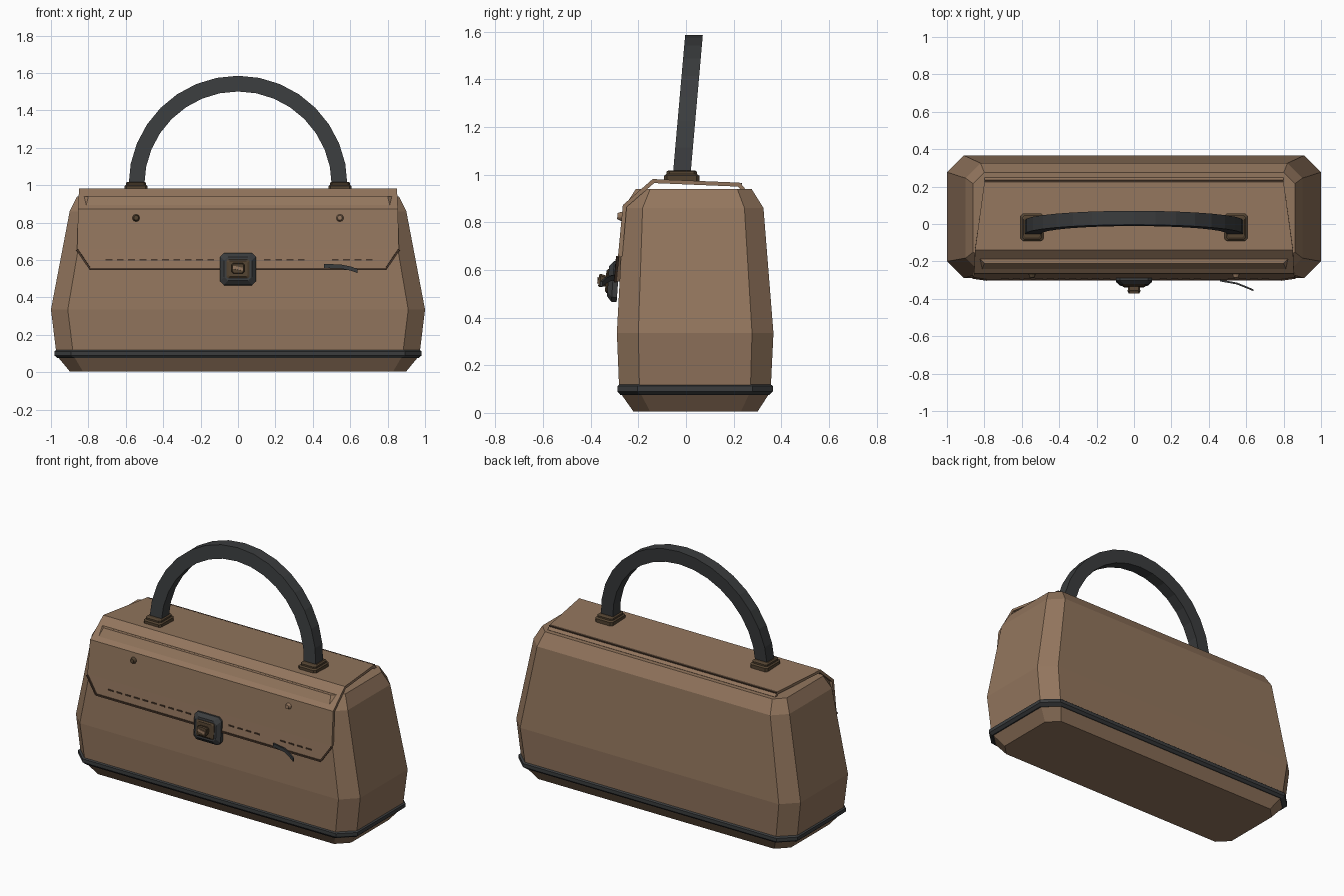
import bpy, bmesh, math
from mathutils import Vector, Matrix

cube = bpy.data.objects.get("Cube")
if cube:
    bpy.data.objects.remove(cube)


def material(name, colour):
    m = bpy.data.materials.new(name)
    m.use_nodes = True
    m.diffuse_color = (*colour, 1)
    m.node_tree.nodes["Principled BSDF"].inputs["Base Color"].default_value = (*colour, 1)
    return m


LEATHER = material("brown leather", (0.29, 0.18, 0.11))
GREY = material("dark grey", (0.043, 0.046, 0.048))
BRONZE = material("dark bronze", (0.085, 0.055, 0.03))
THREAD = material("dark thread", (0.07, 0.04, 0.025))


def finish(name, bm, mat, matrix=None):
    if matrix:
        bm.transform(matrix)
    bmesh.ops.recalc_face_normals(bm, faces=bm.faces)
    mesh = bpy.data.meshes.new(name)
    bm.to_mesh(mesh)
    bm.free()
    mesh.materials.append(mat)
    ob = bpy.data.objects.new(name, mesh)
    bpy.context.collection.objects.link(ob)
    return ob


def octagon(hx, y0, y1, cx, cy, z):
    """Rectangle with cut corners."""
    return [Vector(p) for p in (
        (hx, y0 + cy, z), (hx, y1 - cy, z), (hx - cx, y1, z), (cx - hx, y1, z),
        (-hx, y1 - cy, z), (-hx, y0 + cy, z), (cx - hx, y0, z), (hx - cx, y0, z))]


def loft(name, rings, mat, matrix=None, closed=False):
    """Skin a list of equal rings, capped or closed into a loop."""
    bm = bmesh.new()
    loops = [[bm.verts.new(p) for p in ring] for ring in rings]
    n = len(rings[0])
    pairs = list(zip(loops, loops[1:])) + ([(loops[-1], loops[0])] if closed else [])
    for a, b in pairs:
        for i in range(n):
            j = (i + 1) % n
            bm.faces.new((a[i], a[j], b[j], b[i]))
    if not closed:
        bm.faces.new(loops[0])
        bm.faces.new(loops[-1])
    return finish(name, bm, mat, matrix)


def box(name, size, mat, matrix):
    bm = bmesh.new()
    bmesh.ops.create_cube(bm, size=1)
    bmesh.ops.scale(bm, vec=size, verts=bm.verts)
    return finish(name, bm, mat, matrix)


# Bag body, narrowing to the base and the top
loft("body", [octagon(*r) for r in (
    (0.90, -0.22, 0.30, 0.07, 0.07, 0.005),
    (0.97, -0.28, 0.355, 0.09, 0.085, 0.09),
    (1.00, -0.29, 0.367, 0.09, 0.09, 0.335),
    (0.90, -0.262, 0.325, 0.08, 0.08, 0.86),
    (0.86, -0.21, 0.275, 0.06, 0.06, 0.94))], LEATHER)

# Piping band around the base
loft("base_band", [octagon(*r) for r in (
    (0.965, -0.275, 0.35, 0.09, 0.085, 0.075),
    (0.982, -0.288, 0.365, 0.09, 0.085, 0.09),
    (0.982, -0.288, 0.365, 0.09, 0.085, 0.112),
    (0.965, -0.275, 0.35, 0.09, 0.085, 0.124))], GREY)

# Folded flap: half width, y, z along the fold, from back edge to front edge
fold = [(0.80, 0.248, 0.942), (0.80, 0.225, 0.966), (0.85, -0.14, 0.981),
        (0.855, -0.265, 0.872), (0.86, -0.285, 0.66), (0.79, -0.296, 0.552)]
bm = bmesh.new()
rows = [[bm.verts.new((s * w, y, z)) for s in (-1, 1)] for w, y, z in fold]
for a, b in zip(rows, rows[1:]):
    bm.faces.new((a[0], a[1], b[1], b[0]))
flap = finish("flap", bm, LEATHER)
if flap.data.polygons[1].normal.z < 0:
    flap.data.flip_normals()
solid = flap.modifiers.new("thickness", "SOLIDIFY")
solid.thickness = 0.018
solid.offset = -1

# Dark edge along the flap's cut hem
for a, b in (((-0.86, -0.287, 0.655), (-0.79, -0.297, 0.552)),
             ((-0.79, -0.297, 0.552), (0.79, -0.297, 0.552)),
             ((0.79, -0.297, 0.552), (0.86, -0.287, 0.655))):
    a, b = Vector(a), Vector(b)
    turn = (b - a).to_track_quat("X", "Z").to_matrix().to_4x4()
    box("flap_hem", ((b - a).length, 0.012, 0.010), THREAD,
        Matrix.Translation((a + b) / 2) @ turn)

# Seams on the top slope and along the back lip
slope = Matrix.Translation((0, -0.195, 0.934)) @ Matrix.Rotation(math.radians(41), 4, "X")
box("front_seam", (1.54, 0.012, 0.006), THREAD, slope)
box("back_seam", (1.6, 0.008, 0.006), THREAD, Matrix.Translation((0, 0.232, 0.962)))

# Row of stitches across the flap
for i in range(24):
    x = -0.69 + i * 0.0605
    if abs(x) > 0.1 and not 0.34 < x < 0.48:
        box("stitch", (0.036, 0.008, 0.008), THREAD, Matrix.Translation((x, -0.292, 0.602)))

# Handle: a tilted arch of rectangular section
rings = []
steps = 16
for i in range(steps + 1):
    a = math.pi * i / steps
    ring = []
    for off, dy in ((-1, -1), (1, -1), (1, 1), (-1, 1)):
        r = 0.543 + 0.042 * off
        z = 1.0 + (r + 0.0) * math.sin(a)
        y = -0.018 + 0.088 * (z - 1.0) + dy * 0.037
        ring.append(Vector((r * math.cos(a), y, z)))
    rings.append(ring)
loft("handle", rings, GREY)

# Stepped handle mounts
for side in (-1, 1):
    place = Matrix.Translation((side * 0.545, -0.018, 0))
    loft("handle_mount", [octagon(h, -k, k, 0.012, 0.012, z) for h, k, z in (
        (0.062, 0.074, 0.965), (0.062, 0.074, 0.995), (0.054, 0.064, 1.002),
        (0.054, 0.064, 1.012), (0.046, 0.054, 1.018))], BRONZE, place)

# Clasp: plate, raised plate and turning catch, all facing the front
facing = (Matrix.Translation((0, -0.285, 0.55))
          @ Matrix.Rotation(math.radians(86), 4, "X"))
loft("clasp_plate", [octagon(h, -k, k, 0.02, 0.02, z) for h, k, z in (
    (0.095, 0.086, 0.0), (0.095, 0.086, 0.022), (0.074, 0.064, 0.042))], GREY, facing)
loft("clasp_inset", [octagon(h, -k, k, 0.008, 0.008, z) for h, k, z in (
    (0.062, 0.05, 0.04), (0.062, 0.05, 0.046), (0.052, 0.042, 0.052))], BRONZE, facing)
loft("clasp_catch", [octagon(h, -k, k, 0.008, 0.008, z) for h, k, z in (
    (0.03, 0.022, 0.05), (0.034, 0.028, 0.074), (0.03, 0.024, 0.082))],
    BRONZE, facing)
box("catch_bar", (0.055, 0.016, 0.008), LEATHER,
    facing @ Matrix.Translation((0, 0, 0.083)) @ Matrix.Rotation(-0.2, 4, "Z"))

# Studs on the flap
for name, x, mat in (("right_stud", -0.545, BRONZE), ("left_stud", 0.545, LEATHER)):
    bm = bmesh.new()
    bmesh.ops.create_cone(bm, cap_ends=True, segments=10, radius1=0.021,
                          radius2=0.013, depth=0.022)
    finish(name, bm, mat, Matrix.Translation((x, -0.277, 0.825))
           @ Matrix.Rotation(math.radians(86), 4, "X"))

# Loose pull strap curling away from the flap
path = [(0.46, -0.302, 0.568), (0.55, -0.318, 0.565), (0.60, -0.338, 0.555), (0.64, -0.355, 0.541)]
loft("pull_strap", [[Vector((x, y + dy, z + dz)) for dy, dz in
                     ((-0.005, -0.011), (0.005, -0.011), (0.005, 0.011), (-0.005, 0.011))]
                    for x, y, z in path], GREY)
